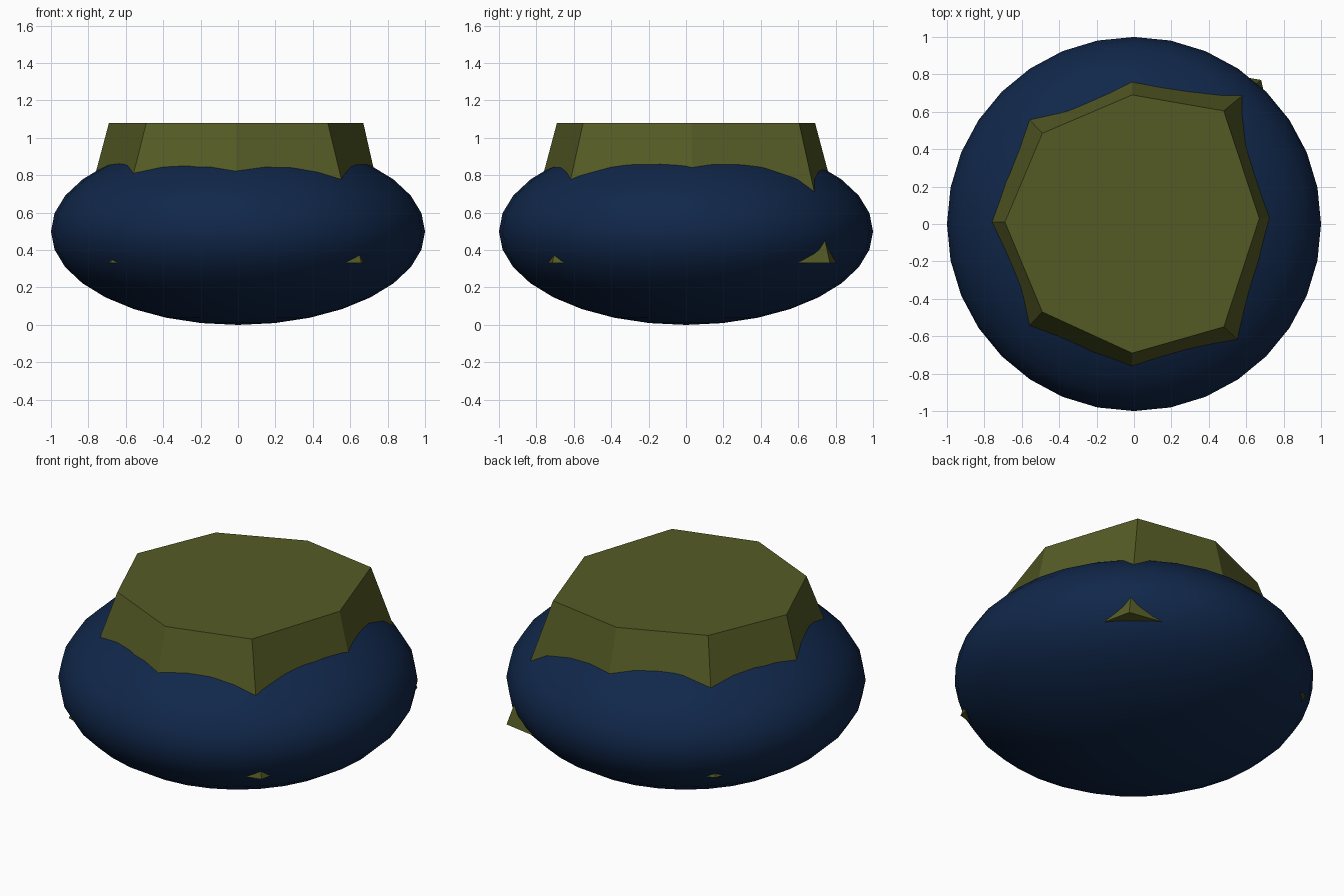
import bpy, bmesh
from mathutils import Matrix

if "Cube" in bpy.data.objects:
    bpy.data.objects.remove(bpy.data.objects["Cube"])


def material(name, rgb):
    m = bpy.data.materials.new(name)
    m.diffuse_color = (*rgb, 1)
    m.use_nodes = True
    m.node_tree.nodes["Principled BSDF"].inputs["Base Color"].default_value = m.diffuse_color
    return m


def add_object(name, bm, mat, smooth=False):
    bmesh.ops.recalc_face_normals(bm, faces=bm.faces)
    for f in bm.faces:
        f.smooth = smooth
    mesh = bpy.data.meshes.new(name)
    bm.to_mesh(mesh)
    bm.free()
    mesh.materials.append(mat)
    ob = bpy.data.objects.new(name, mesh)
    bpy.context.collection.objects.link(ob)
    return ob


navy = material("navy blue", (0.0052, 0.0200, 0.0680))
olive = material("olive green", (0.090, 0.105, 0.018))

# Flattened round body, resting on the ground
bm = bmesh.new()
bmesh.ops.create_uvsphere(bm, u_segments=32, v_segments=16, radius=1.0,
                          matrix=Matrix.Translation((0, 0, 0.5)) @ Matrix.Diagonal((1, 1, 0.5, 1)))
add_object("body", bm, navy, smooth=True)

# Irregular eight-sided tapered block, whose lower corners just poke out of the body
TOP_Z, BOTTOM_Z = 1.08, 0.33
top = [(-0.01, 0.69), (0.48, 0.605), (0.67, 0.03), (0.48, -0.55),
       (-0.01, -0.69), (-0.49, -0.47), (-0.69, 0.01), (-0.49, 0.485)]
bottom = [(-0.01, 0.89), (0.68, 0.77), (0.84, 0.04), (0.66, -0.715),
          (-0.01, -0.89), (-0.68, -0.67), (-0.89, 0.01), (-0.675, 0.68)]
bm = bmesh.new()
upper = [bm.verts.new((x, y, TOP_Z)) for x, y in top]
lower = [bm.verts.new((x, y, BOTTOM_Z)) for x, y in bottom]
bm.faces.new(upper)
bm.faces.new(lower[::-1])
for i in range(8):
    j = (i + 1) % 8
    bm.faces.new((upper[i], lower[i], lower[j], upper[j]))
add_object("tapered_cap", bm, olive)
